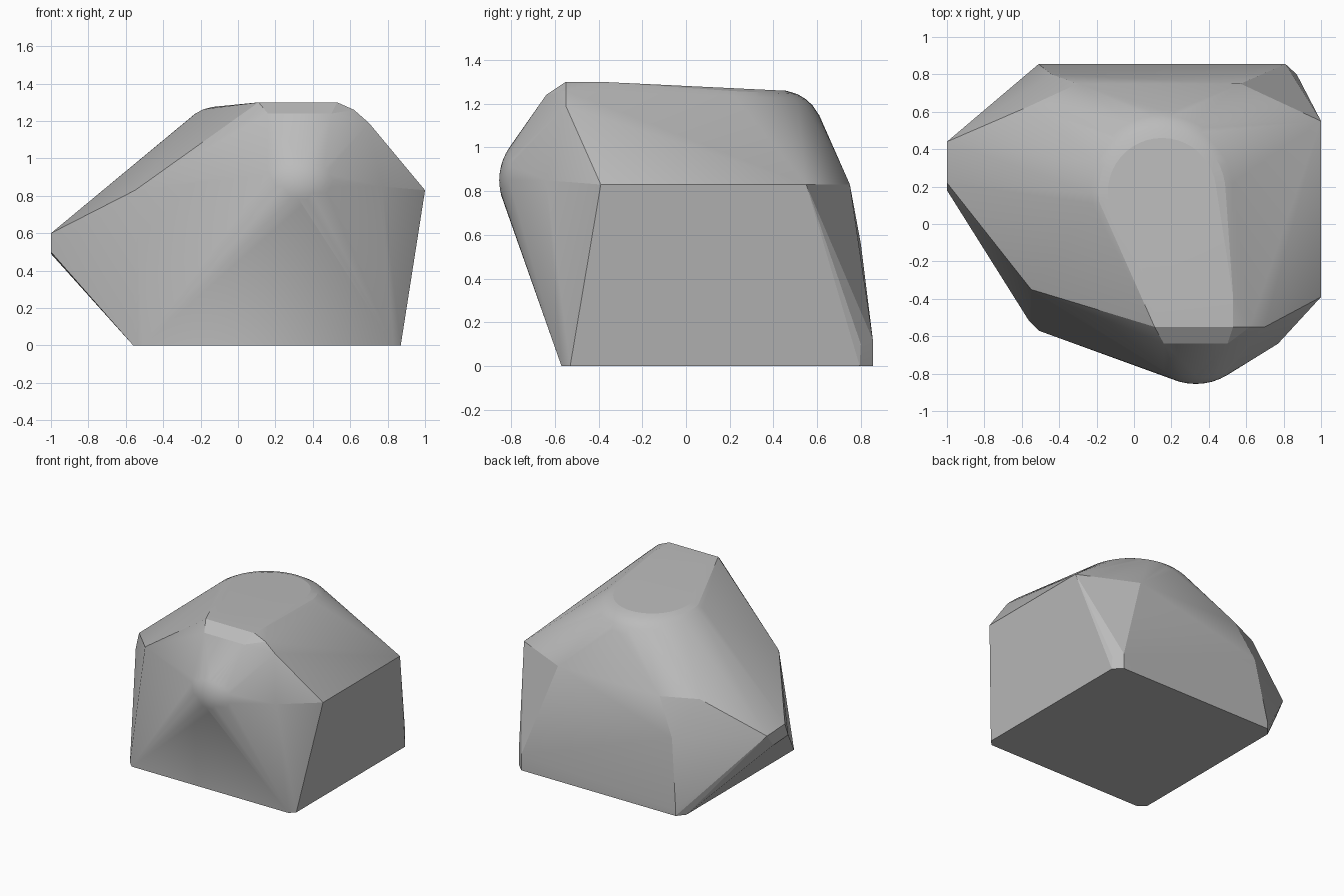
import bpy, bmesh, math
from mathutils import Vector

cube = bpy.data.objects.get("Cube")
if cube:
    bpy.data.objects.remove(cube, do_unlink=True)


def top_z(y):
    """Height of the gently sloping crown."""
    return 1.30 - 0.048 * (y + 0.39)


points = []

# Flat base with clipped corners
for x, y, cx, cy in [(-0.56, -0.57, 0.05, 0.05), (0.87, -0.57, -0.04, 0.04),
                     (0.87, 0.855, -0.06, -0.06), (-0.56, 0.855, 0.05, -0.06)]:
    points += [(x + cx, y, 0), (x, y + cy, 0)]
# Low vertical lip along the back
points += [(-0.51, 0.855, 0.05), (0.81, 0.855, 0.12), (0.87, 0.8, 0.1)]

# Shoulder corners, all at one height
for x, y in [(1, -0.39), (1, 0.55), (0.57, 0.75), (-0.3, 0.75),
             (-0.56, 0.63), (-0.55, -0.35)]:
    points.append((x, y, 0.83))
points += [(-0.44, 0.8, 0.56), (0.77, -0.64, 0.85)]

# Pointed side corner
points += [(-1, 0.44, 0.59), (-1, 0.22, 0.6), (-1, 0.18, 0.5), (-1, 0.36, 0.49)]

# Crown front edge, rounding down to one side
for x, z in [(0.11, 1.3), (0.53, 1.3), (0.62, 1.26), (0.7, 1.19)]:
    points.append((x, -0.55, z))
points += [(0.11, -0.39, 1.3), (0.53, -0.39, 1.3),
           (0.16, -0.64, 1.24), (0.5, -0.64, 1.24)]

# Rounded back of the crown
for radius, drop in [(0.29, 0), (0.34, 0.013), (0.38, 0.035), (0.41, 0.062), (0.44, 0.105)]:
    for i in range(25):
        a = math.pi * (i / 24 * 1.1 - 0.05)
        y = 0.17 + radius * math.sin(a)
        points.append((0.15 + radius * math.cos(a), y, top_z(y) - drop))

# Rounded nose at the front
bm = bmesh.new()
bmesh.ops.create_icosphere(bm, subdivisions=4, radius=1)
points += [(0.33 + 0.28 * v.co.x, -0.62 + 0.235 * v.co.y, 0.85 + 0.25 * v.co.z)
           for v in bm.verts]
bm.free()

# Wrap everything in one convex skin
bm = bmesh.new()
for p in points:
    bm.verts.new(Vector(p))
hull = bmesh.ops.convex_hull(bm, input=bm.verts)
inside = {g for g in hull["geom_interior"] + hull["geom_unused"]
          if isinstance(g, bmesh.types.BMVert)}
bmesh.ops.delete(bm, geom=list(inside), context="VERTS")
bmesh.ops.dissolve_limit(bm, angle_limit=math.radians(0.5),
                         verts=bm.verts, edges=bm.edges)
bmesh.ops.recalc_face_normals(bm, faces=bm.faces)

mesh = bpy.data.meshes.new("boulder")
bm.to_mesh(mesh)
bm.free()
boulder = bpy.data.objects.new("boulder", mesh)
bpy.context.collection.objects.link(boulder)

# Plain stone colour
stone = bpy.data.materials.new("grey stone")
stone.use_nodes = True
colour = (0.5, 0.5, 0.5, 1)
stone.diffuse_color = colour
stone.node_tree.nodes["Principled BSDF"].inputs["Base Color"].default_value = colour
mesh.materials.append(stone)

bpy.context.view_layer.objects.active = boulder
boulder.select_set(True)
bpy.ops.object.shade_smooth_by_angle(angle=math.radians(14))
